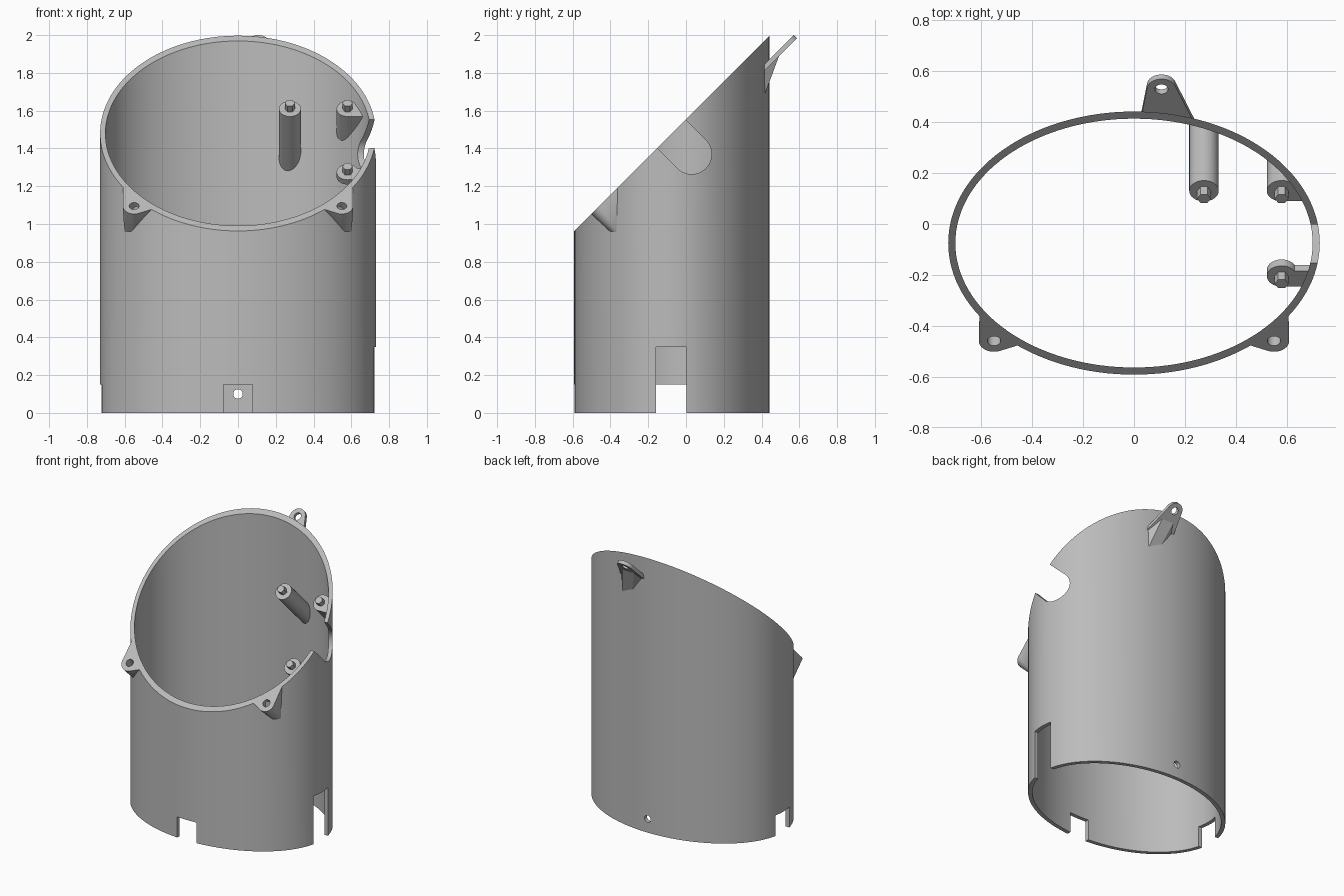
import bpy, bmesh
from math import cos, sin, pi, radians, sqrt
from mathutils import Matrix, Vector

if "Cube" in bpy.data.objects:
    bpy.data.objects.remove(bpy.data.objects["Cube"])

grey = bpy.data.materials.new("plain grey")
grey.use_nodes = True
grey.diffuse_color = (0.5, 0.5, 0.5, 1)
grey.node_tree.nodes["Principled BSDF"].inputs["Base Color"].default_value = (0.5, 0.5, 0.5, 1)

# Frames: sloped rim plane (local x, up-slope s, normal n), and a side-facing version of it
CY = -0.075
RIM = Matrix.Translation((0, 0, 1.555)) @ Matrix.Rotation(radians(45), 4, 'X')
SIDE = Matrix(((0, 0, 1, 0), (1, 0, 0, 0), (0, 1, 0, 0), (0, 0, 0, 1)))
LOW = -0.088          # depth of the lower rim below the upper rim
parts = []


def make(name, bm):
    bmesh.ops.recalc_face_normals(bm, faces=bm.faces)
    mesh = bpy.data.meshes.new(name)
    bm.to_mesh(mesh)
    bm.free()
    mesh.materials.append(grey)
    ob = bpy.data.objects.new(name, mesh)
    bpy.context.collection.objects.link(ob)
    parts.append(ob)
    return ob


def prism(name, outline, lo, hi, frame=Matrix()):
    """Extrude a flat outline from lo to hi along the frame's third axis."""
    bm = bmesh.new()
    face = bm.faces.new([bm.verts.new((a, b, lo)) for a, b in outline])
    grown = bmesh.ops.extrude_face_region(bm, geom=[face])["geom"]
    for v in grown:
        if isinstance(v, bmesh.types.BMVert):
            v.co.z = hi
    bm.transform(frame)
    return make(name, bm)


def hull(name, points):
    bm = bmesh.new()
    for p in points:
        bm.verts.new(p)
    out = bmesh.ops.convex_hull(bm, input=bm.verts)
    loose = {g for g in out["geom_interior"] + out["geom_unused"] if isinstance(g, bmesh.types.BMVert)}
    bmesh.ops.delete(bm, geom=list(loose), context='VERTS')
    return make(name, bm)


def oval(a, b, x=0, y=0, n=32):
    return [(x + a * cos(2 * pi * i / n), y + b * sin(2 * pi * i / n)) for i in range(n)]


def box(x0, x1, y0, y1):
    return [(x0, y0), (x1, y0), (x1, y1), (x0, y1)]


def boolean(ob, cutter, mode='DIFFERENCE'):
    mod = ob.modifiers.new("cut", 'BOOLEAN')
    mod.operation, mod.solver, mod.object = mode, 'EXACT', cutter
    with bpy.context.temp_override(object=ob, active_object=ob):
        bpy.ops.object.modifier_apply(modifier=mod.name)
    parts.remove(cutter)
    bpy.data.objects.remove(cutter)


# Oval tube
tube = prism("tube_wall", oval(0.73, 0.517, 0, CY, 128), 0, 2.3)
boolean(tube, prism("bore", oval(0.702, 0.489, 0, CY, 128), -0.1, 2.4))

# Sloped top, lowered left and back rim, round-bottomed slot on the left side
boolean(tube, prism("slope", box(-2, 2, -3, 3), 0, 3, RIM))
step = prism("step", [(-1, LOW), (0.23, LOW), (0.28, 0.1), (-1, 0.1)], 0.159, -2,
             RIM @ Matrix.Rotation(radians(90), 4, 'X'))
boolean(tube, step)
arc = [(-0.11 + 0.106 * cos(pi + pi * i / 20), -0.152 + 0.106 * sin(pi + pi * i / 20)) for i in range(21)]
boolean(tube, prism("slot", arc + [(-0.004, 0.1), (-0.216, 0.1)], 0.5, 1, RIM @ SIDE))

# Bottom notches and the small hole at the back
for x0, x1, y0, y1, top in ((-0.077, 0.077, -1, -0.3, 0.15),
                            (0.4, 1, -0.16, 0.003, 0.35),
                            (-1, -0.4, -0.16, 0.003, 0.15)):
    boolean(tube, prism("notch", box(x0, x1, y0, y1), -0.1, top))
boolean(tube, prism("back_hole", oval(0.025, 0.025, 0, 0.1), -1, -0.2, Matrix.Rotation(radians(90), 4, 'X')))

# Front screw ears with tapering supports
for side, label in ((1, "left"), (-1, "right")):
    ring = [RIM @ Vector((x, s, n)) for n in (0, -0.025) for x, s in oval(0.06, 0.06, 0.55 * side, -0.65)]
    anchors = [Vector((x * side, y, y + 1.555)) for x, y in ((0.607, -0.348), (0.44, -0.472))]
    feet = [Vector((x * side, y, 0.945)) for x, y in ((0.6, -0.355), (0.565, -0.385))]
    ear = hull("front_ear_" + label, ring + anchors + feet)
    boolean(ear, prism("hole", oval(0.026, 0.026, 0.55 * side, -0.65), -0.07, 0.1, RIM))

# Back tab: thin plate with a hole, and a rib blending into the wall
ends = oval(0.057, 0.057, 0.108, 0.661)
base = [(x, (2 * y + 1.43 - 1.555) / sqrt(2)) for x, y in ((0.03, 0.428), (0.235, 0.4))]
plate = hull("back_tab", [RIM @ Vector((x, s, n)) for n in (LOW, LOW - 0.025) for x, s in ends + base])
boolean(plate, prism("hole", oval(0.026, 0.026, 0.108, 0.661), -0.3, 0.1, RIM))
rib = [RIM @ Vector((x, s, LOW - 0.01)) for x, s in base + [(0.065, 0.615), (0.16, 0.615)]]
hull("back_tab_rib", rib + [Vector((0.235, 0.4, 1.64)), Vector((0.14, 0.418, 1.69))])

# Inner posts, square to the slope, ending inside the wall
TOP = -0.053


def trimmed(name, outline, depth):
    ob = prism(name, outline, TOP - depth, TOP, RIM)
    boolean(ob, prism("trim", oval(0.716, 0.503, 0, CY, 128), -1, 3), 'INTERSECT')


for label, x, y, depth, web in (("back", 0.275, 0.13, 0.6, None),
                                ("upper_side", 0.58, 0.13, 0.5, 0.05),
                                ("lower_side", 0.58, -0.205, 0.035, 0.028)):
    s = (2 * y + 1.48 - 1.555) / sqrt(2)
    trimmed(label + "_post", oval(0.058, 0.058, x, s), depth)
    if web:
        trimmed(label + "_web", box(x, 0.9, s - 0.057, s + web), depth)
    prism(label + "_peg", oval(0.027, 0.027, x, s, 6), TOP - 0.01, TOP + 0.043, RIM)

# Smooth curved walls, crisp edges
bpy.ops.object.select_all(action='DESELECT')
for ob in parts:
    ob.select_set(True)
bpy.context.view_layer.objects.active = tube
bpy.ops.object.shade_smooth_by_angle(angle=radians(30))
